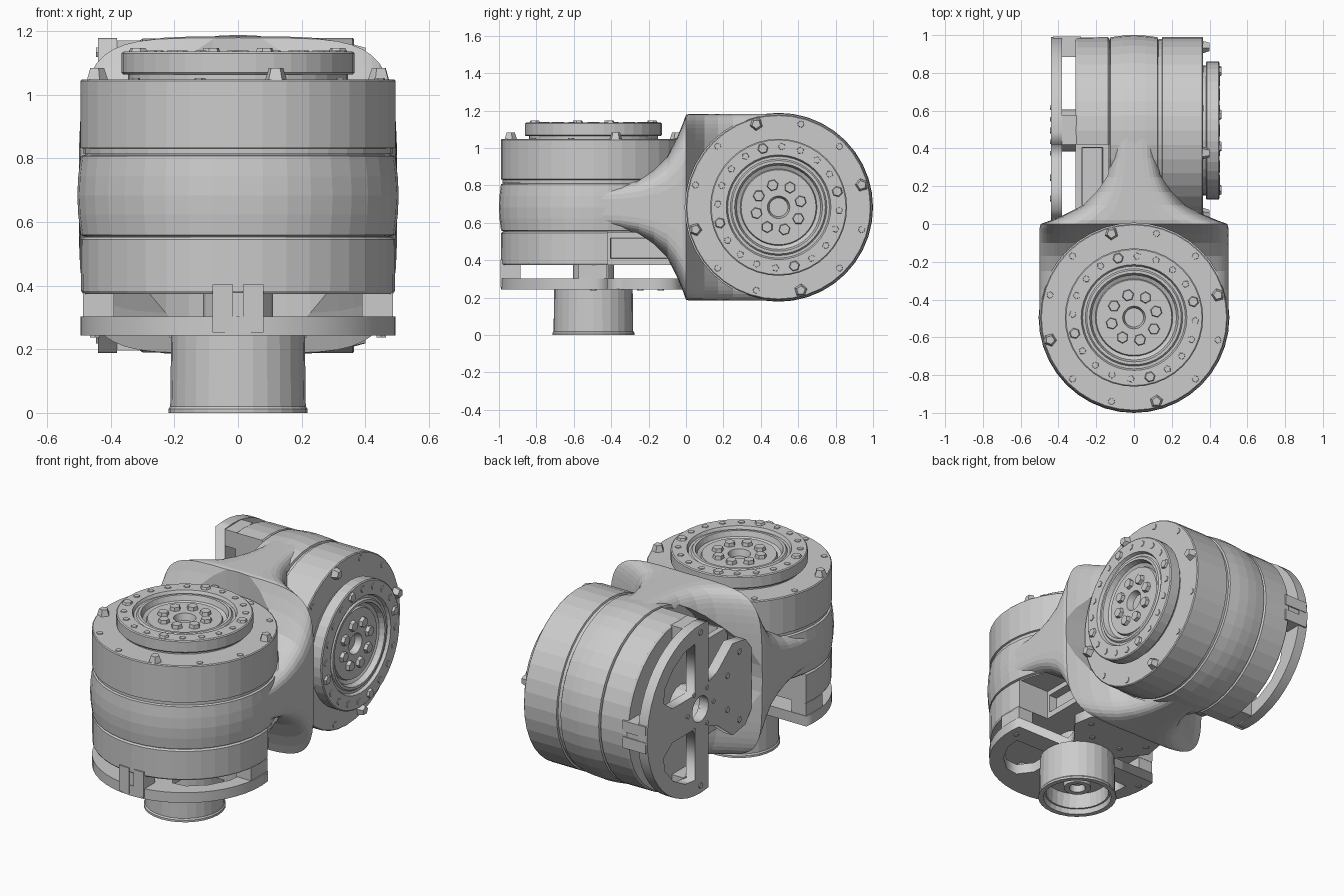
import bpy, bmesh
from math import sin, cos, pi, radians, copysign
from mathutils import Matrix, Vector

if "Cube" in bpy.data.objects:
    bpy.data.objects.remove(bpy.data.objects["Cube"])

ID = Matrix.Identity(4)
# Local joint frame: axis = z, open side = +y.  Joint A is upright, joint B lies along x.
SWAP = Matrix(((0, 0, 1, 0), (1, 0, 0, 0), (0, 1, 0, 0), (0, 0, 0, 1)))
M_A = Matrix.Translation((0, -.495, .683))
M_B = Matrix.Translation((0, .495, .683)) @ SWAP @ Matrix.Rotation(pi / 2, 4, 'Z')


def finish(name, bm, m=ID):
    bmesh.ops.recalc_face_normals(bm, faces=bm.faces)
    me = bpy.data.meshes.new(name)
    bm.to_mesh(me)
    bm.free()
    ob = bpy.data.objects.new(name, me)
    bpy.context.collection.objects.link(ob)
    ob.matrix_world = m
    return ob


def lathe_bm(profile, n=40):
    bm = bmesh.new()
    rings = [[bm.verts.new((r * cos(2 * pi * i / n), r * sin(2 * pi * i / n), h)) for i in range(n)]
             for r, h in profile]
    for a, b in zip(rings, rings[1:]):
        for i in range(n):
            j = (i + 1) % n
            bm.faces.new((a[i], a[j], b[j], b[i]))
    bmesh.ops.remove_doubles(bm, verts=bm.verts, dist=1e-5)
    return bm


def add_box(bm, lo, hi):
    lo, hi = Vector(lo), Vector(hi)
    m = Matrix.Translation((lo + hi) / 2) @ Matrix.Diagonal((*(hi - lo), 1))
    return bmesh.ops.create_cube(bm, size=1, matrix=m)['verts']


def add_studs(bm, count, ring, r1, r2, h, height, sides, start=15):
    for k in range(count):
        a = radians(start) + 2 * pi * k / count
        m = Matrix.Translation((ring * cos(a), ring * sin(a), h + height / 2 - .002)) @ Matrix.Rotation(a, 4, 'Z')
        bmesh.ops.create_cone(bm, cap_ends=True, segments=sides, radius1=r1, radius2=r2, depth=height, matrix=m)


def arc(r, a0, a1, n):
    return [(r * cos(radians(a0 + (a1 - a0) * i / n)), r * sin(radians(a0 + (a1 - a0) * i / n)))
            for i in range(n + 1)]


def flat_plate(name, loops, h, thick, m):
    cu = bpy.data.curves.new(name, 'CURVE')
    cu.dimensions, cu.fill_mode, cu.extrude = '2D', 'BOTH', thick / 2
    for pts in loops:
        sp = cu.splines.new('POLY')
        sp.points.add(len(pts) - 1)
        for p, (x, y) in zip(sp.points, pts):
            p.co = (x, y, 0, 1)
        sp.use_cyclic_u = True
    ob = bpy.data.objects.new(name, cu)
    bpy.context.collection.objects.link(ob)
    ob.matrix_world = m @ Matrix.Translation((0, 0, h))
    bpy.ops.object.select_all(action='DESELECT')
    ob.select_set(True)
    bpy.context.view_layer.objects.active = ob
    bpy.ops.object.convert(target='MESH')


CUT = .075   # where the rear half of the drum stops


def joint(tag, m):
    # bulged middle band
    finish(tag + "_middle_band", lathe_bm([(0, -.135), (.48, -.135), (.48, -.128), (.494, -.124), (.502, -.06),
           (.505, 0), (.502, .06), (.494, .124), (.48, .128), (.48, .135), (0, .135)]), m)
    # upper drum
    finish(tag + "_upper_drum", lathe_bm([(0, .13), (.485, .13), (.485, .147), (.495, .15), (.495, .36),
           (.49, .365), (.34, .365), (0, .365)]), m)
    # output flange with stepped recess
    finish(tag + "_output_flange", lathe_bm([(0, .36), (.345, .36), (.345, .38), (.36, .38), (.366, .386),
           (.366, .447), (.36, .452), (.28, .452), (.272, .435), (.258, .435), (.25, .445), (.235, .445),
           (.225, .415), (.205, .405), (.2, .418), (.06, .418), (.05, .38), (0, .38)]), m)
    # screws
    bm = bmesh.new()
    add_studs(bm, 12, .46, .019, .017, .365, .006, 6)
    add_studs(bm, 4, .46, .036, .024, .365, .037, 5)
    add_studs(bm, 20, .325, .02, .018, .452, .006, 5)
    add_studs(bm, 4, .325, .03, .024, .452, .014, 6)
    add_studs(bm, 8, .122, .032, .028, .418, .022, 6)
    finish(tag + "_screws", bm, m)
    # rear drum, cut flat on the open side
    bm = lathe_bm([(0, -.13), (.485, -.13), (.494, -.138), (.493, -.3), (.486, -.31), (0, -.31)])
    bmesh.ops.bisect_plane(bm, geom=bm.verts[:] + bm.edges[:] + bm.faces[:], plane_co=(0, CUT, 0),
                           plane_no=(0, 1, 0), clear_outer=True)
    bmesh.ops.holes_fill(bm, edges=[e for e in bm.edges if e.is_boundary])
    finish(tag + "_rear_drum", bm, m)
    # connector housing with pockets
    bm = bmesh.new()
    add_box(bm, (-.28, CUT - .02, -.31), (.28, .44, -.13))
    bm.normal_update()
    sides = [f for f in bm.faces if abs(f.normal.x) > .9]
    bmesh.ops.inset_individual(bm, faces=sides, thickness=.05)
    bmesh.ops.inset_individual(bm, faces=sides, thickness=.004, depth=-.05)
    finish(tag + "_connector_housing", bm, m)
    # rear plate with two windows, bore and flared arm
    win = [(.1, -.05), (.4, -.05), (.39, -.14), (.33, -.25), (.24, -.33), (.16, -.34), (.1, -.26)]
    arm = [(.13, CUT), (.16, .16), (.27, .3), (.25, .42), (.18, .475)]
    outline = arc(.495, 171.3, 368.7, 26) + arm + [(-x, y) for x, y in reversed(arm)]
    flat_plate(tag + "_rear_plate", [outline, win, [(-x, y) for x, y in win], arc(.075, 0, 345, 15)],
               -.41, .06, m)
    # spacers between plate and drum
    bm = bmesh.new()
    for s in (-1, 1):
        a, b = sorted((s * .39, s * .487))
        add_box(bm, (a, -.08, -.385), (b, CUT - .002, -.305))
        a, b = sorted((s * .015, s * .08))
        add_box(bm, (a, -.497, -.43), (b, -.39, -.28))
    add_box(bm, (-.05, -.49, -.385), (.05, -.41, -.305))
    finish(tag + "_spacers", bm, m)
    finish(tag + "_hub_tube", lathe_bm([(.075, -.39), (.11, -.39), (.11, -.305), (.075, -.305)], 16), m)
    # plate screws on the outer face
    bm = bmesh.new()
    add_studs(bm, 6, .12, .014, .014, -.444, .008, 6, 30)
    for x, y in ((.2, .36), (-.2, .36), (.1, .25), (-.1, .25), (.45, 0), (-.45, 0)):
        bmesh.ops.create_cone(bm, cap_ends=True, segments=6, radius1=.017, radius2=.017, depth=.008,
                              matrix=Matrix.Translation((x, y, -.442)))
    finish(tag + "_plate_screws", bm, m)


joint("upright_joint", M_A)
joint("side_joint", M_B)

# Yoke: lofted body that twists from a flat band to an upright band
taper = [(.5, .13), (.35, .135), (.25, .165), (.17, .21), (.1, .275), (.05, .37), (.02, .44)]
sections = [(-s, .5, t) for s, t in taper] + [(0, .495, .495)] + [(s, t, .5) for s, t in reversed(taper)]
N = 48
bm = bmesh.new()
rings = []
for y, hx, hz in sections:
    ring = []
    for i in range(N):
        c, s = cos(2 * pi * (i + .5) / N), sin(2 * pi * (i + .5) / N)
        ring.append(bm.verts.new((hx * copysign(abs(c) ** .4, c), y, .683 + hz * copysign(abs(s) ** .4, s))))
    rings.append(ring)
for a, b in zip(rings, rings[1:]):
    for i in range(N):
        j = (i + 1) % N
        bm.faces.new((a[i], a[j], b[j], b[i]))
bm.faces.new(rings[0])
bm.faces.new(rings[-1])
yoke = finish("yoke_body", bm)

# scoops that make room for both drums
for m in (M_A, M_B):
    for s in (-1, 1):
        cut = finish("scoop_cutter", lathe_bm([(0, s * .134), (.5, s * .134), (.5, s * .7), (0, s * .7)]), m)
        cut.hide_render = True
        cut.hide_viewport = False
        cut.display_type = 'WIRE'
        mod = yoke.modifiers.new("scoop", 'BOOLEAN')
        mod.operation, mod.solver, mod.object = 'DIFFERENCE', 'EXACT', cut

# Hollow base socket
finish("base_socket", lathe_bm([(0, .245), (.21, .245), (.213, .02), (.219, .012), (.219, 0), (.19, 0),
       (.185, .03), (.175, .03), (.17, .12), (.08, .12), (.075, .06), (.045, .06), (.04, .1), (0, .1)], 28),
       Matrix.Translation((0, -.495, 0)))
